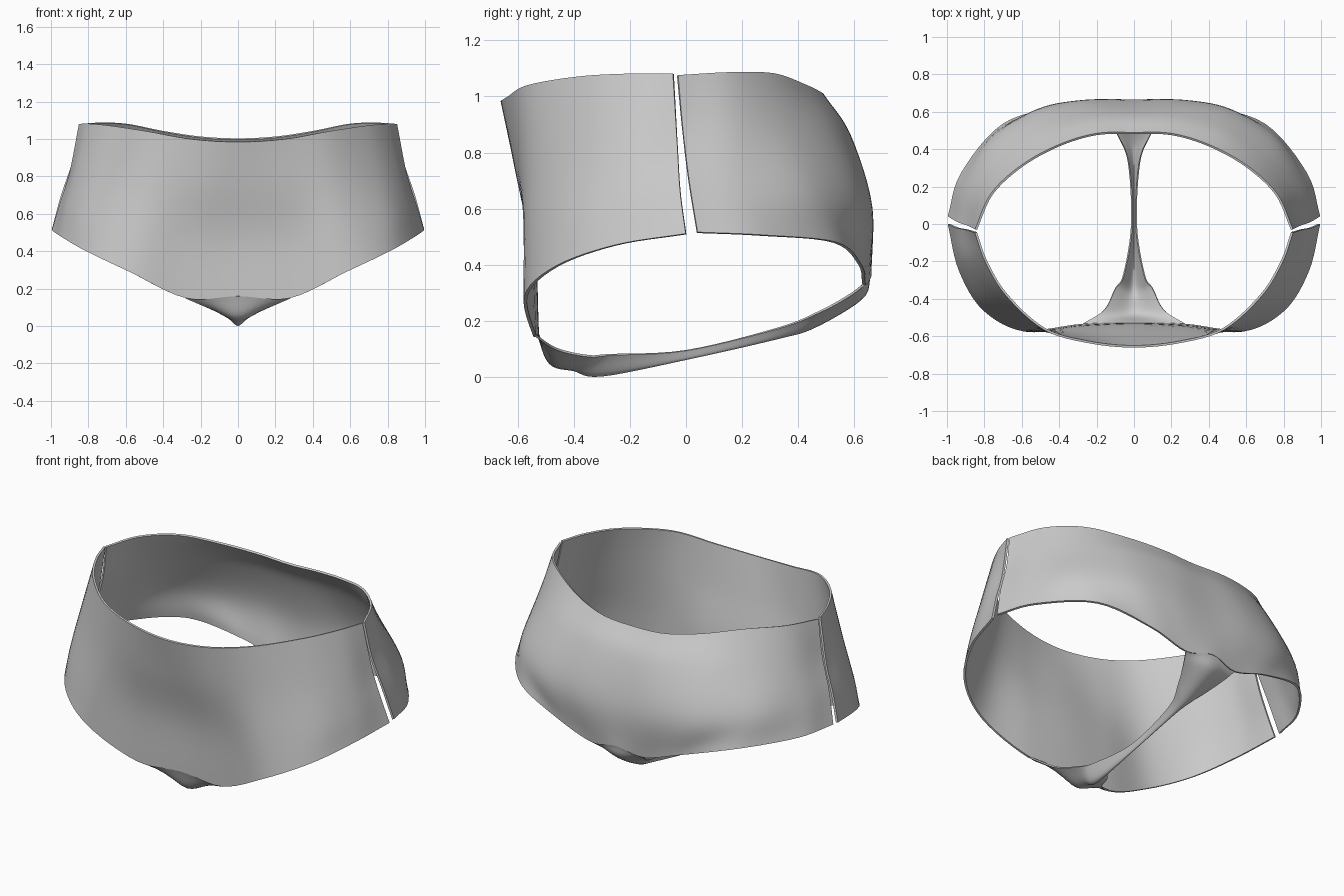
import bpy, bmesh
from mathutils import Vector

if "Cube" in bpy.data.objects:
    bpy.data.objects.remove(bpy.data.objects["Cube"])


def spline(pts, per):
    """Smooth curve through the points, with 'per' steps per span."""
    p = [Vector(q) for q in pts]
    p = [2 * p[0] - p[1]] + p + [2 * p[-1] - p[-2]]
    out = []
    for i in range(1, len(p) - 2):
        a, b, c, d = p[i - 1:i + 3]
        for k in range(per):
            t = k / per
            out.append(0.5 * (2 * b + (c - a) * t + (2 * a - 5 * b + 4 * c - d) * t * t
                              + (3 * b - a - 3 * c + d) * t ** 3))
    return out + [p[-2]]


def patch(name, half_rows, per_u=6, per_v=6, thick=0.012):
    """Cloth panel through guide rows given from the centre to the right side."""
    rows = []
    for r in half_rows:
        full = [(-x, y, z) for x, y, z in reversed(r[1:])] + list(r)
        rows.append(spline(full, per_u))
    cols = [spline(c, per_v) for c in zip(*rows)]
    bm = bmesh.new()
    grid = [[bm.verts.new(p) for p in c] for c in cols]
    for a, b in zip(grid, grid[1:]):
        for j in range(len(a) - 1):
            bm.faces.new((a[j], a[j + 1], b[j + 1], b[j]))
    bmesh.ops.recalc_face_normals(bm, faces=bm.faces)
    me = bpy.data.meshes.new(name)
    bm.to_mesh(me)
    bm.free()
    ob = bpy.data.objects.new(name, me)
    bpy.context.collection.objects.link(ob)
    mod = ob.modifiers.new("thickness", "SOLIDIFY")
    mod.thickness = thick
    mod.offset = 0
    bpy.ops.object.select_all(action="DESELECT")
    ob.select_set(True)
    bpy.context.view_layer.objects.active = ob
    bpy.ops.object.modifier_apply(modifier=mod.name)
    bpy.ops.object.shade_smooth_by_angle(angle=0.9)
    return ob


# front panel: waist, upper hip, lower hip, leg edge
front = [
    [(0, -.655, .985), (.25, -.63, 1.0), (.48, -.56, 1.04), (.68, -.38, 1.07), (.79, -.2, 1.08), (.845, -.045, 1.08)],
    [(0, -.605, .75), (.26, -.60, .75), (.52, -.555, .77), (.74, -.40, .80), (.86, -.21, .82), (.895, -.03, .82)],
    [(0, -.545, .47), (.27, -.555, .47), (.55, -.565, .50), (.79, -.43, .56), (.91, -.22, .62), (.945, -.02, .66)],
    [(0, -.53, .16), (.28, -.54, .15), (.58, -.57, .29), (.80, -.46, .395), (.93, -.25, .47), (.99, 0, .51)],
]
patch("front_panel", front)

# back panel: waist, upper seat, fullest seat, leg edge
back = [
    [(0, .485, 1.0), (.2, .48, 1.01), (.4, .42, 1.04), (.6, .31, 1.08), (.76, .16, 1.085), (.845, -.03, 1.075)],
    [(0, .58, .86), (.24, .575, .86), (.48, .51, .87), (.69, .36, .88), (.83, .18, .87), (.88, -.012, .88)],
    [(0, .655, .60), (.28, .655, .60), (.53, .60, .62), (.76, .44, .66), (.90, .21, .66), (.94, .01, .70)],
    [(0, .655, .36), (.17, .635, .33), (.40, .62, .40), (.70, .53, .48), (.92, .27, .505), (.99, .04, .515)],
]
patch("back_panel", back)

# gusset: narrow folded strip joining front to back (centre, edge)
gusset = [
    [(0, -.53, .16), (.28, -.54, .15)],
    [(0, -.485, .05), (.16, -.46, .10)],
    [(0, -.40, .025), (.10, -.345, .075)],
    [(0, -.30, .006), (.055, -.27, .08)],
    [(0, 0, .065), (.012, 0, .095)],
    [(0, .33, .14), (.03, .33, .175)],
    [(0, .46, .18), (.09, .48, .235)],
    [(0, .625, .28), (.14, .58, .29)],
    [(0, .655, .36), (.17, .635, .33)],
]
patch("gusset", gusset, thick=0.008)
